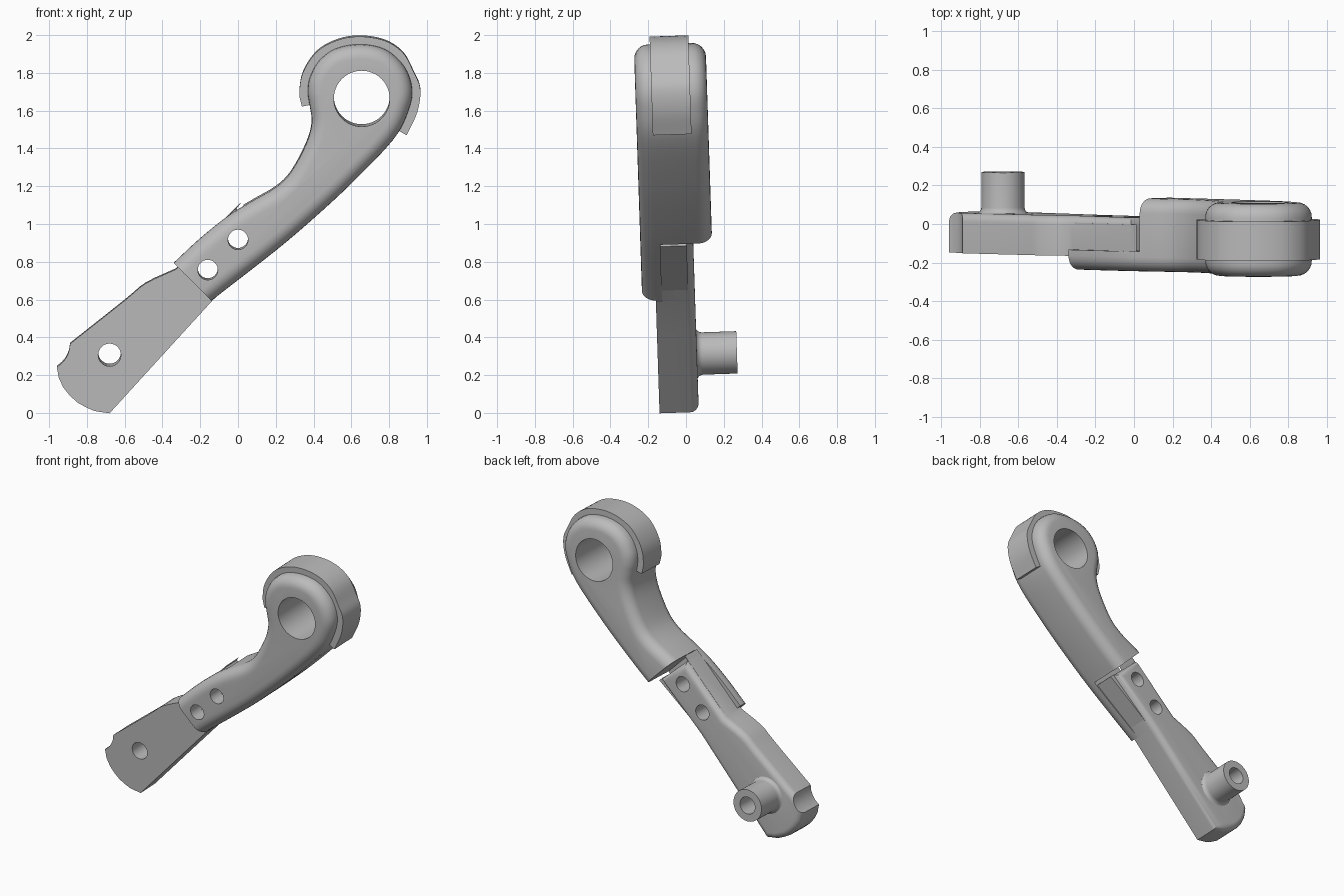
import bpy, bmesh, math
from mathutils import Matrix, Vector

if "Cube" in bpy.data.objects:
    bpy.data.objects.remove(bpy.data.objects["Cube"], do_unlink=True)

grey = bpy.data.materials.new("plain grey")
grey.use_nodes = True
GREY = (0.5, 0.5, 0.5, 1)
grey.diffuse_color = GREY
grey.node_tree.nodes["Principled BSDF"].inputs["Base Color"].default_value = GREY

TILT = (Matrix.Translation((0, 0, 1)) @ Matrix.Rotation(0.033, 4, "X")
        @ Matrix.Translation((0, 0, -1)))


def curve(points, steps=5):
    """Smooth open run through the points, without its last point."""
    p = [Vector(q) for q in points]
    p = [2 * p[0] - p[1]] + p + [2 * p[-1] - p[-2]]
    run = []
    for a, b, c, d in zip(p, p[1:], p[2:], p[3:]):
        for i in range(steps):
            t = i / steps
            run.append(0.5 * (2 * b + (c - a) * t + (2 * a - 5 * b + 4 * c - d) * t ** 2
                              + (3 * b - a - 3 * c + d) * t ** 3))
    return run


def finish(name, bm):
    bmesh.ops.recalc_face_normals(bm, faces=bm.faces)
    mesh = bpy.data.meshes.new(name)
    bm.to_mesh(mesh)
    bm.free()
    mesh.materials.append(grey)
    obj = bpy.data.objects.new(name, mesh)
    bpy.context.scene.collection.objects.link(obj)
    return obj


def slab(name, outline, front, back, radius=0, round_front=False):
    """Extrude an x-z outline along y, rounding the back and front rims."""
    bm = bmesh.new()
    face = bm.faces.new([bm.verts.new((p[0], front, p[1])) for p in outline])
    ext = bmesh.ops.extrude_face_region(bm, geom=[face])["geom"]
    moved = [v for v in ext if isinstance(v, bmesh.types.BMVert)]
    bmesh.ops.translate(bm, verts=moved, vec=(0, back - front, 0))
    if radius:
        levels = [back, front] if round_front else [back]
        rims = [e for e in bm.edges
                if any(all(abs(v.co.y - y) < 1e-4 for v in e.verts) for y in levels)]
        bmesh.ops.bevel(bm, geom=rims, offset=radius, segments=6, profile=0.5,
                        affect="EDGES", clamp_overlap=False)
    return finish(name, bm)


def lathe(name, x, z, profile, sides=48):
    """Closed solid turned about a y axis; profile holds (radius, y)."""
    bm = bmesh.new()
    rings = [[bm.verts.new((x + r * math.cos(math.tau * i / sides), y,
                            z + r * math.sin(math.tau * i / sides)))
              for i in range(sides)] for r, y in profile]
    for a, b in zip(rings, rings[1:]):
        for i in range(sides):
            j = (i + 1) % sides
            bm.faces.new((a[i], a[j], b[j], b[i]))
    bm.faces.new(rings[0])
    bm.faces.new(rings[-1])
    return finish(name, bm)


def rod(x, z, r):
    return lathe("hole_cutter", x, z, [(r, -1), (r, 1)])


def block(along, front, back, length=0.6):
    """Cutter below the arm's cross line x + z = along * sqrt(2)."""
    d, n = Vector((1, 1)).normalized(), Vector((-1, 1)).normalized()
    c = d * along
    side = n * 0.5
    mid = n * 0.5
    return slab("block_cutter", [c + mid + side, c + mid - side * 3,
                                 c + mid - side * 3 - d * length, c + mid + side - d * length],
                front, back)


def cut(obj, cutters):
    for c in cutters:
        c.hide_render = True
        mod = obj.modifiers.new("cut", "BOOLEAN")
        mod.operation, mod.solver, mod.object = "DIFFERENCE", "EXACT", c
    bpy.context.view_layer.update()
    deps = bpy.context.evaluated_depsgraph_get()
    mesh = bpy.data.meshes.new_from_object(obj.evaluated_get(deps))
    obj.modifiers.clear()
    obj.data = mesh
    for c in cutters:
        bpy.data.objects.remove(c, do_unlink=True)


ROOT2 = math.sqrt(2)
STRIP_END, LAP_END = 0.46 / ROOT2, 1.13 / ROOT2
bolts = [(0, 0.925, 0.053), (-0.16, 0.765, 0.053)]
pivot = (-0.68, 0.312, 0.06)

# Upper arm: rounded hooked body with a big eye, halved at the lap joint
body = curve([(-0.46, 0.69), (-0.34, 0.80), (-0.2, 0.93), (-0.05, 1.05), (0.08, 1.13),
              (0.2, 1.2), (0.28, 1.28), (0.36, 1.43), (0.39, 1.54), (0.38, 1.63),
              (0.37, 1.7), (0.38, 1.78), (0.43, 1.87), (0.52, 1.935), (0.65, 1.957),
              (0.78, 1.93), (0.88, 1.84), (0.922, 1.72), (0.9, 1.6), (0.82, 1.45),
              (0.6, 1.22), (0.4, 1.035), (0.2, 0.865), (-0.14, 0.6), (-0.26, 0.5)], 4)
upper_arm = slab("upper_arm", body + [Vector((-0.26, 0.5))], -0.245, 0.135, 0.075, True)
cut(upper_arm, [block(STRIP_END, -1, 1), block(LAP_END, -0.14, 1, 1),
                rod(0.655, 1.672, 0.148)] + [rod(*b) for b in bolts])

# Pad wrapped over the head
outer = curve([(0.338, 1.627), (0.325, 1.7), (0.345, 1.81), (0.42, 1.92), (0.53, 1.98),
               (0.65, 1.998), (0.78, 1.975), (0.875, 1.91), (0.93, 1.81), (0.965, 1.72),
               (0.95, 1.6), (0.893, 1.475)])
inner = curve([(0.85, 1.5), (0.89, 1.64), (0.89, 1.75), (0.84, 1.85), (0.75, 1.92),
               (0.62, 1.93), (0.5, 1.9), (0.42, 1.82), (0.4, 1.72), (0.4, 1.64)])
head_pad = slab("head_pad", outer + [Vector((0.893, 1.475))] + inner + [Vector((0.4, 1.64))],
                -0.16, 0.045)
cut(head_pad, [rod(0.655, 1.672, 0.18)])

# Lower arm: foot plate narrowing to the tongue of the lap joint
foot = curve([(-0.97, 0.307), (-0.6, 0.6), (-0.49, 0.69), (-0.33, 0.765)], 3)
foot += [Vector(p) for p in ((-0.33, 0.765), (-0.015, 1.085), (0.185, 0.905),
                             (-0.14, 0.595), (-0.3, 0.42), (-0.68, 0.003))]
foot += curve([(-0.76, 0.015), (-0.85, 0.06), (-0.925, 0.14), (-0.968, 0.24)], 2)
lower_arm = slab("lower_arm", foot, -0.173, 0.035, 0.045)
cut(lower_arm, [block(LAP_END + 0.1, -1, -0.139, LAP_END + 0.1 - STRIP_END),
                rod(-1.03, 0.37, 0.14), rod(*pivot)] + [rod(*b) for b in bolts])

# Hollow stud with a flared root on the back of the foot
flare = [(0.112 + 0.035 * (1 - math.sin(a)), 0.065 - 0.035 * math.cos(a))
         for a in (math.pi / 12 * i for i in range(7))]
pivot_stud = lathe("pivot_stud", pivot[0], pivot[1], [(0.147, 0.0)] + flare + [(0.112, 0.247)])
cut(pivot_stud, [rod(*pivot)])

# Thin wedges flaring along both sides of the tongue
left_wedge = slab("lower_side_wedge", [(-0.12, 0.62), (0.185, 0.91), (0.21, 0.885)], -0.14, 0.0)
right_wedge = slab("upper_side_wedge", [(-0.31, 0.785), (0.012, 1.112), (-0.02, 1.07)], -0.14, 0.0)

# Lean the whole assembly and shade it smooth with crisp edges
parts = [upper_arm, head_pad, lower_arm, pivot_stud, left_wedge, right_wedge]
bpy.ops.object.select_all(action="DESELECT")
for part in parts:
    part.data.transform(TILT)
    part.select_set(True)
bpy.context.view_layer.objects.active = upper_arm
bpy.ops.object.shade_smooth_by_angle(angle=math.radians(35))
